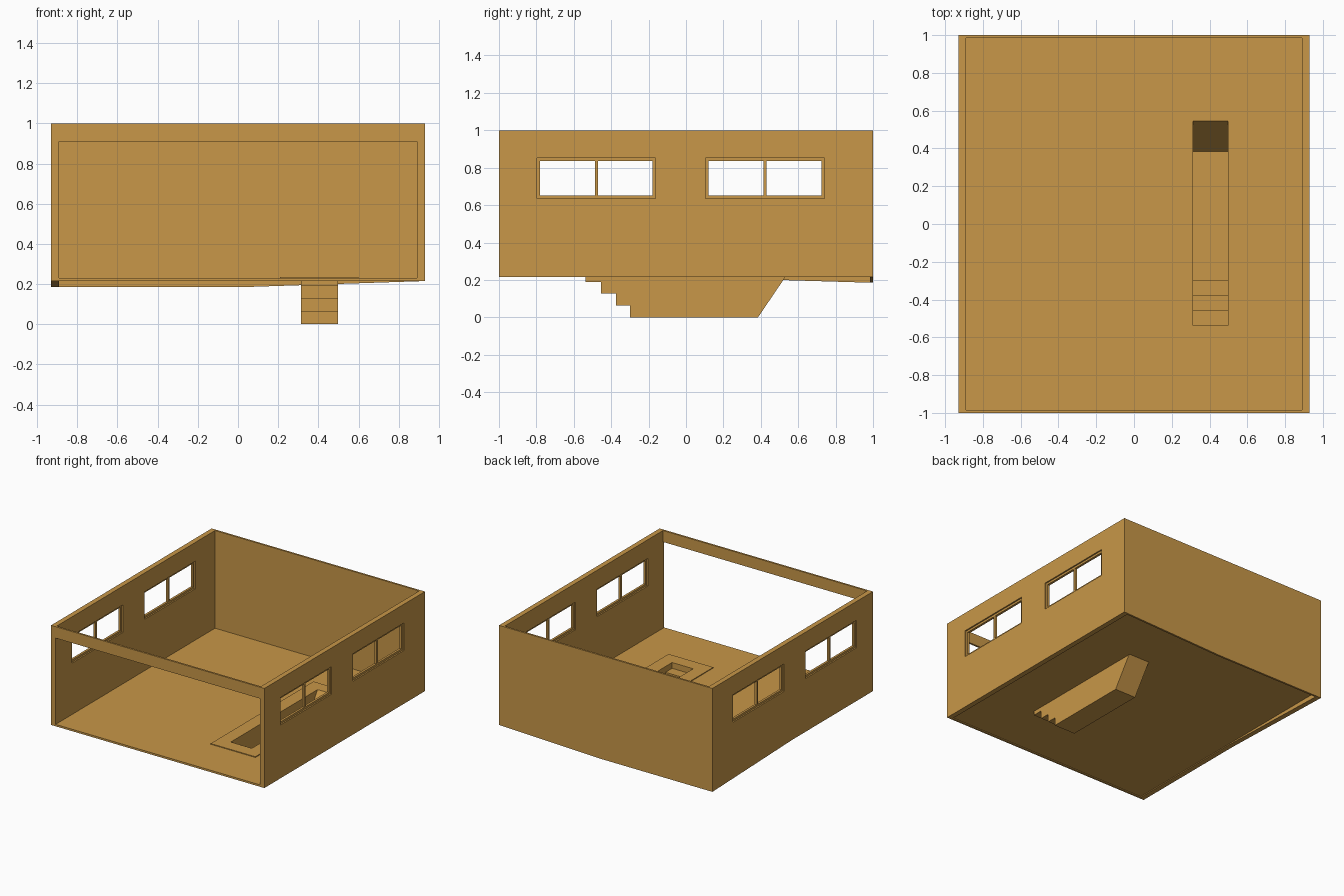
import bpy, bmesh
from mathutils import Matrix

if "Cube" in bpy.data.objects:
    bpy.data.objects.remove(bpy.data.objects["Cube"])

mat = bpy.data.materials.new("ochre")
mat.diffuse_color = (0.58, 0.31, 0.065, 1)
mat.use_nodes = True
mat.node_tree.nodes["Principled BSDF"].inputs["Base Color"].default_value = mat.diffuse_color

# Local (u, v, w) to world: thickness runs along the named axis
AXES = {
    "x": Matrix(((0, 0, 1), (1, 0, 0), (0, 1, 0))),
    "y": Matrix(((1, 0, 0), (0, 0, -1), (0, 1, 0))),
    "z": Matrix.Identity(3),
}


def add_object(name, mesh):
    mesh.materials.clear()
    mesh.materials.append(mat)
    ob = bpy.data.objects.new(name, mesh)
    bpy.context.collection.objects.link(ob)
    return ob


def rect(u0, u1, v0, v1):
    return [(u0, v0), (u1, v0), (u1, v1), (u0, v1)]


def plate(name, axis, lo, hi, outline, *holes):
    """Flat panel between lo and hi on an axis, with cut-out loops."""
    cu = bpy.data.curves.new(name, "CURVE")
    cu.dimensions = "2D"
    cu.fill_mode = "BOTH"
    cu.extrude = (hi - lo) / 2
    for loop in (outline, *holes):
        sp = cu.splines.new("POLY")
        sp.points.add(len(loop) - 1)
        for p, (u, v) in zip(sp.points, loop):
            p.co = (u, v, 0, 1)
        sp.use_cyclic_u = True
    tmp = bpy.data.objects.new(name + "_curve", cu)
    bpy.context.collection.objects.link(tmp)
    bpy.context.view_layer.update()
    dg = bpy.context.evaluated_depsgraph_get()
    mesh = bpy.data.meshes.new_from_object(tmp.evaluated_get(dg))
    bpy.data.objects.remove(tmp)
    mesh.transform(AXES[axis].to_4x4())
    shift = [0, 0, 0]
    shift["xyz".index(axis)] = (lo + hi) / 2
    mesh.transform(Matrix.Translation(shift))
    bm = bmesh.new()
    bm.from_mesh(mesh)
    bmesh.ops.remove_doubles(bm, verts=bm.verts, dist=1e-5)
    bmesh.ops.recalc_face_normals(bm, faces=bm.faces)
    bm.to_mesh(mesh)
    bm.free()
    for p in mesh.polygons:
        p.use_smooth = False
    return add_object(name, mesh)


X, XI, Y, YI = 0.93, 0.89, 1.0, 0.985
BASE, FLOOR = 0.215, 0.23

# Front wall with wide door opening, and back wall with sloping foot
plate("front_wall", "y", -Y, -YI, rect(-X, X, BASE, 1), rect(-XI, XI, FLOOR, 0.91))
plate("back_wall", "y", YI, Y,
      [(-X, 0.185), (0.03, 0.185), (X, BASE), (X, 1), (-X, 1)])

# Side walls with two windows each; the left foot drops toward the back
starts = (-0.797, 0.105)
width = 0.635
openings = [rect(s, s + width, 0.635, 0.852) for s in starts]
feet = {"right": [(-YI, BASE), (YI, BASE)],
        "left": [(-YI, BASE), (0, BASE), (YI, 0.185)]}
for side, sx in (("right", 1), ("left", -1)):
    lo, hi = sorted((sx * XI, sx * X))
    plate(side + "_wall", "x", lo, hi, feet[side] + [(YI, 1), (-YI, 1)], *openings)
    # Two-pane window frames
    for i, s in enumerate(starts):
        mid = s + width / 2
        panes = [rect(s + 0.016, mid - 0.008, 0.651, 0.836),
                 rect(mid + 0.008, s + width - 0.016, 0.651, 0.836)]
        plate(f"{side}_window_frame_{i + 1}", "x", lo + 0.011, hi - 0.011,
              openings[i], *panes)

# Floor and the raised rim around the pit
rim = rect(0.21, 0.60, -0.64, 0.64)
PX0, PX1, PY0, PY1, TOP = 0.313, 0.497, -0.537, 0.545, 0.236
plate("floor", "z", 0.222, FLOOR, rect(-XI, XI, -YI, YI), rim)
plate("pit_rim", "z", 0.222, TOP, rim, rect(PX0, PX1, PY0, PY1))

# Stepped pit: open shell from a side profile
profile = [(PY0, TOP), (PY0, 0.19), (-0.455, 0.19), (-0.455, 0.127),
           (-0.375, 0.127), (-0.375, 0.064), (-0.3, 0.064), (-0.3, 0),
           (0.385, 0), (PY1, TOP)]
bm = bmesh.new()
a, b = ([bm.verts.new((x, y, z)) for y, z in profile] for x in (PX0, PX1))
bm.faces.new(a)
bm.faces.new(b[::-1])
for i in range(len(profile) - 1):
    bm.faces.new((a[i + 1], a[i], b[i], b[i + 1]))
bmesh.ops.recalc_face_normals(bm, faces=bm.faces)
pit = bpy.data.meshes.new("stepped_pit")
bm.to_mesh(pit)
bm.free()
add_object("stepped_pit", pit)
